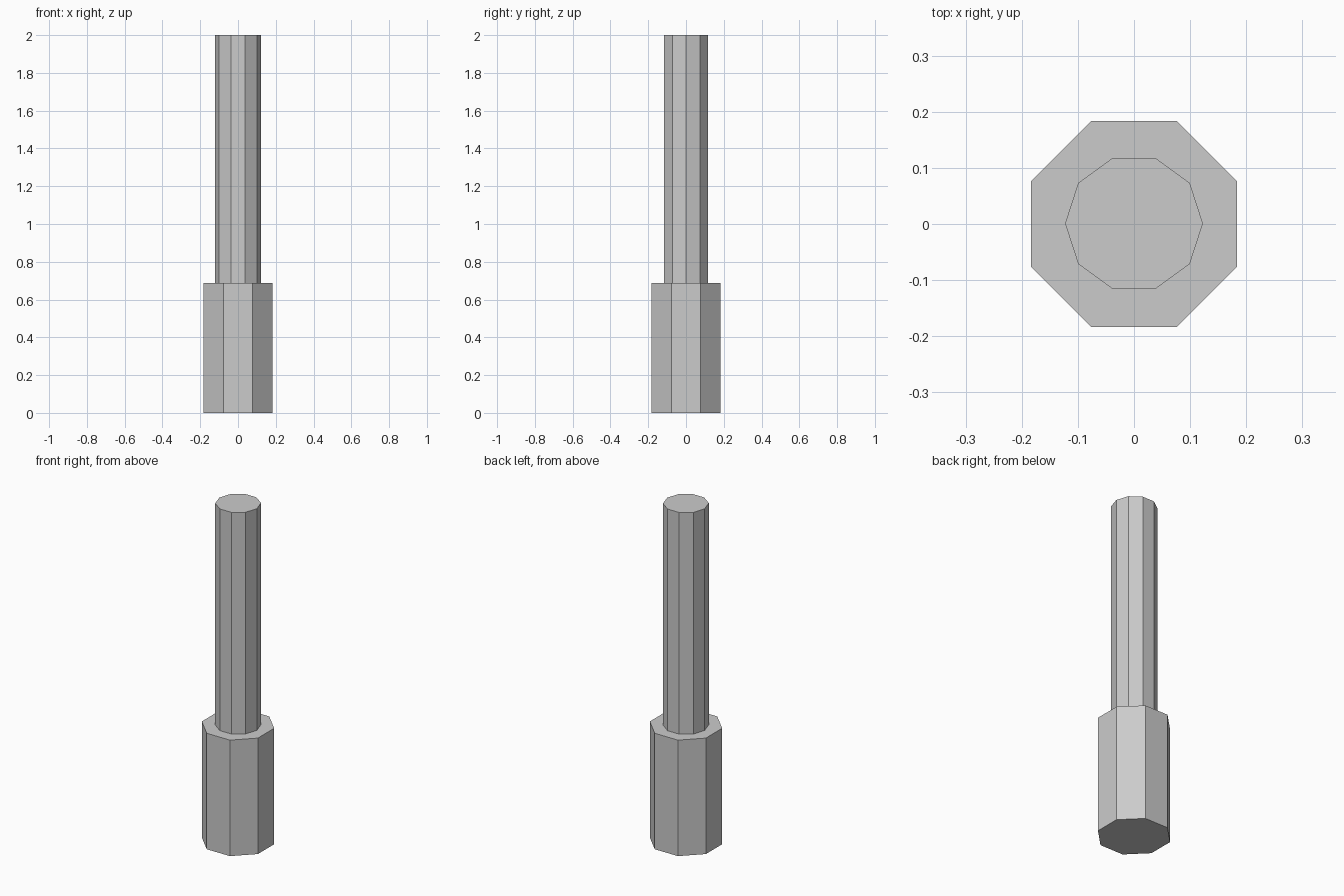
import bpy
from math import radians

if "Cube" in bpy.data.objects:
    bpy.data.objects.remove(bpy.data.objects["Cube"])


def prism(name, sides, radius, z0, z1, turn, y=0.0):
    """Flat-shaded upright prism spanning z0 to z1."""
    bpy.ops.mesh.primitive_cylinder_add(
        vertices=sides, radius=radius, depth=z1 - z0,
        location=(0, y, (z0 + z1) / 2), rotation=(0, 0, radians(turn)))
    bpy.context.object.name = name


# Thick octagonal grip at the bottom
prism("handle", 8, 0.199, 0.0, 0.687, 22.5)

# Slimmer ten-sided rod standing on the grip
prism("shaft", 10, 0.1228, 0.687, 2.0, 18, y=0.001)
